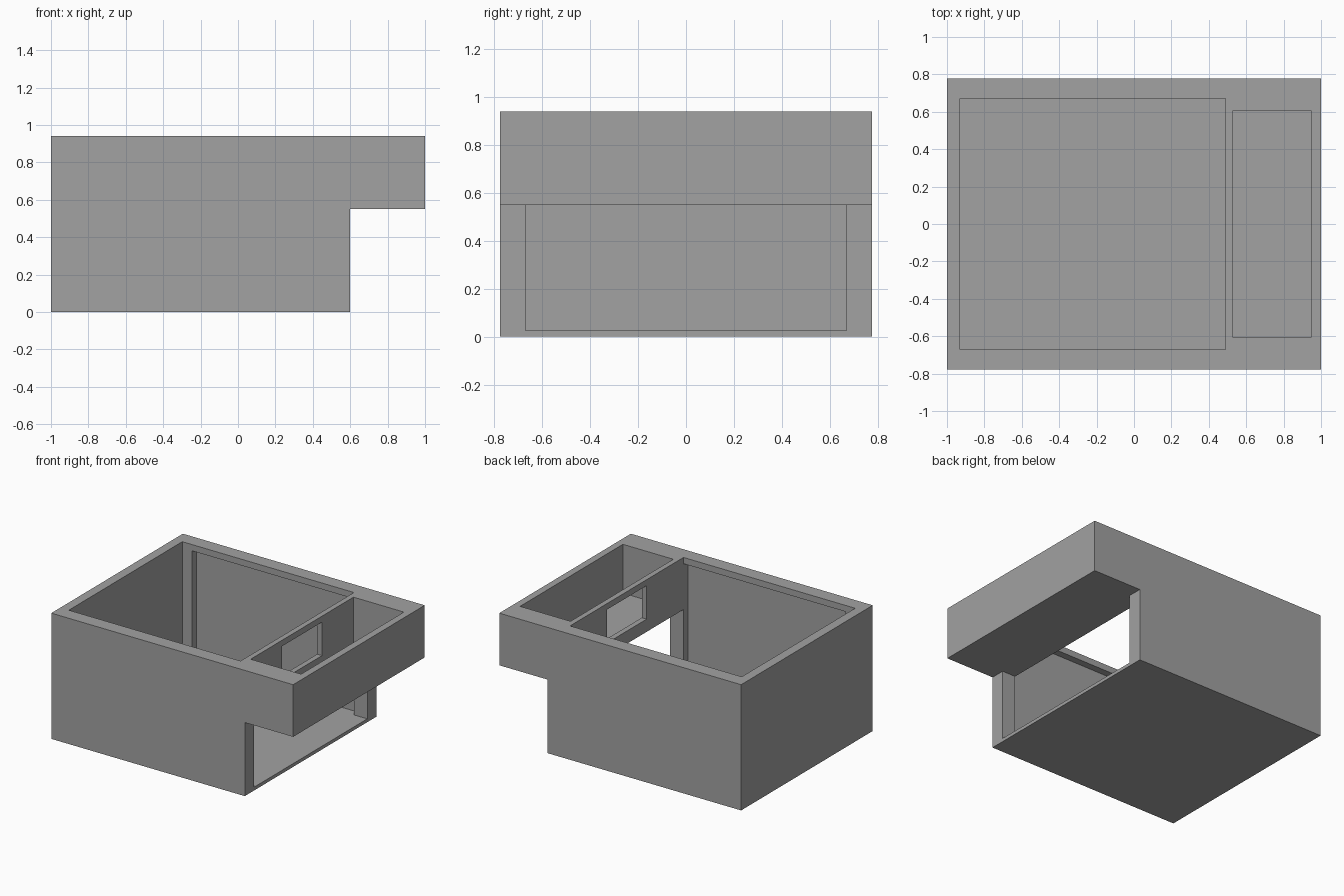
import bpy
import bmesh

if "Cube" in bpy.data.objects:
    bpy.data.objects.remove(bpy.data.objects["Cube"], do_unlink=True)

gray = bpy.data.materials.new("plain_gray")
gray.use_nodes = True
COLOR = (0.36, 0.36, 0.36, 1)
gray.diffuse_color = COLOR
gray.node_tree.nodes["Principled BSDF"].inputs["Base Color"].default_value = COLOR


def add_object(name, bm):
    bmesh.ops.recalc_face_normals(bm, faces=bm.faces)
    mesh = bpy.data.meshes.new(name)
    bm.to_mesh(mesh)
    bm.free()
    mesh.materials.append(gray)
    obj = bpy.data.objects.new(name, mesh)
    bpy.context.collection.objects.link(obj)
    return obj


def box(name, x0, x1, half_y, z0, z1):
    """Box that is symmetric in y."""
    bm = bmesh.new()
    bmesh.ops.create_cube(bm, size=1)
    for v in bm.verts:
        v.co.x = x1 if v.co.x > 0 else x0
        v.co.y = half_y if v.co.y > 0 else -half_y
        v.co.z = z1 if v.co.z > 0 else z0
    return add_object(name, bm)


# Solid housing: side profile with an overhang, extruded across y
HALF_Y = 0.777
WALL_TOP, OVERHANG = 0.94, 0.55
profile = [(-1, 0), (0.6, 0), (0.6, OVERHANG), (1, OVERHANG), (1, WALL_TOP), (-1, WALL_TOP)]
bm = bmesh.new()
side = bm.faces.new([bm.verts.new((x, -HALF_Y, z)) for x, z in profile])
extruded = bmesh.ops.extrude_face_region(bm, geom=[side])["geom"]
for v in extruded:
    if isinstance(v, bmesh.types.BMVert):
        v.co.y = HALF_Y
housing = add_object("housing", bm)

# Hollows: main room, wall recesses, doorway, side compartment, divider window
FLOOR = 0.025
cutters = [
    box("room_cutter", -0.93, 0.49, 0.67, FLOOR, 1.1),
    box("wall_recess_cutter", -0.85, 0.49, 0.722, FLOOR, 0.893),
    box("doorway_cutter", 0.3, 0.7, 0.67, FLOOR, OVERHANG),
    box("compartment_cutter", 0.53, 0.947, 0.607, OVERHANG + FLOOR, 1.1),
    box("window_cutter", 0.4, 0.6, 0.235, 0.645, 0.895),
]
for cutter in cutters:
    cutter.hide_render = True
    mod = housing.modifiers.new(cutter.name, "BOOLEAN")
    mod.operation = "DIFFERENCE"
    mod.solver = "EXACT"
    mod.object = cutter

# Bake the cuts and drop the cutters
bpy.context.view_layer.update()
depsgraph = bpy.context.evaluated_depsgraph_get()
baked = bpy.data.meshes.new_from_object(housing.evaluated_get(depsgraph))
housing.modifiers.clear()
housing.data = baked
for cutter in cutters:
    bpy.data.objects.remove(cutter, do_unlink=True)
